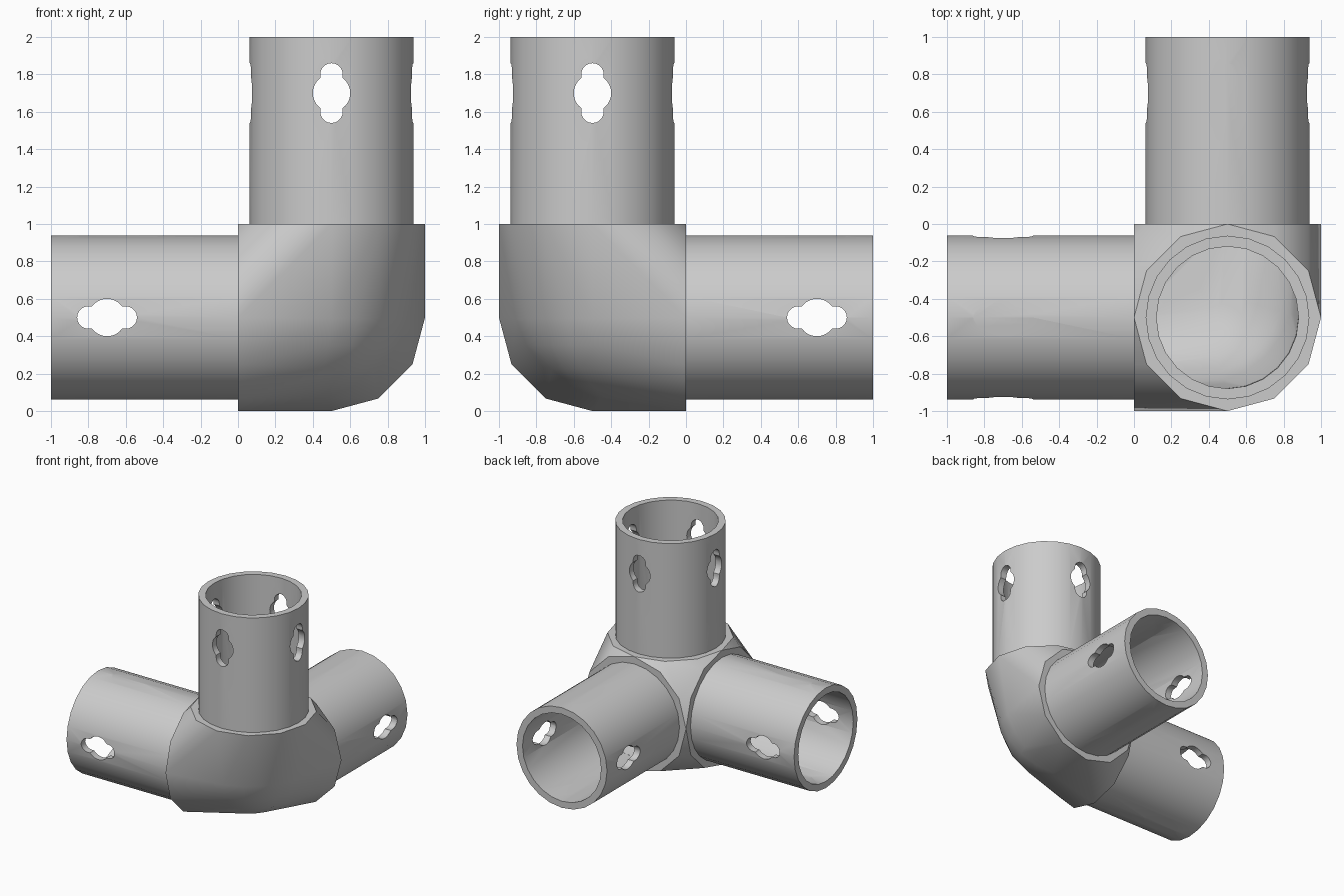
import bpy, bmesh
from math import sin, cos, pi, radians
from mathutils import Matrix, Vector

cube = bpy.data.objects.get("Cube")
if cube:
    bpy.data.objects.remove(cube, do_unlink=True)

CENTRE = Vector((0.5, -0.5, 0.5))
OUTER, INNER, HUB = 0.4375, 0.38, 0.5
# Rotations that turn +z into each arm direction
ARMS = {
    "upright_tube": Matrix.Identity(4),
    "rear_tube": Matrix.Rotation(-pi / 2, 4, "X"),
    "right_tube": Matrix.Rotation(-pi / 2, 4, "Y"),
}

grey = bpy.data.materials.new("plain_grey")
grey.use_nodes = True
grey.diffuse_color = (0.6, 0.6, 0.6, 1)
grey.node_tree.nodes["Principled BSDF"].inputs["Base Color"].default_value = (0.6, 0.6, 0.6, 1)


def make_object(name, bm):
    bmesh.ops.recalc_face_normals(bm, faces=bm.faces)
    mesh = bpy.data.meshes.new(name)
    bm.to_mesh(mesh)
    bm.free()
    mesh.materials.append(grey)
    obj = bpy.data.objects.new(name, mesh)
    bpy.context.collection.objects.link(obj)
    return obj


def select_only(obj):
    bpy.ops.object.select_all(action="DESELECT")
    obj.select_set(True)
    bpy.context.view_layer.objects.active = obj


def cut(obj, cutter):
    cutter.hide_render = True
    mod = obj.modifiers.new("cut", "BOOLEAN")
    mod.operation = "DIFFERENCE"
    mod.solver = "EXACT"
    mod.object = cutter
    select_only(obj)
    bpy.ops.object.modifier_apply(modifier=mod.name)
    bpy.data.objects.remove(cutter, do_unlink=True)


def smooth(obj):
    select_only(obj)
    bpy.ops.object.shade_smooth_by_angle(angle=radians(40))


def ring(radius, z, sides):
    return [Vector((radius * cos(2 * pi * i / sides), radius * sin(2 * pi * i / sides), z))
            for i in range(sides)]


def tube(name, turn, sides=24):
    # Hollow pipe made of four rings joined in a closed loop
    bm = bmesh.new()
    loops = [[bm.verts.new(p) for p in ring(r, z, sides)]
             for r, z in ((OUTER, 0.5), (OUTER, 1.5), (INNER, 1.5), (INNER, 0.5))]
    for k in range(4):
        a, b = loops[k], loops[(k + 1) % 4]
        for i in range(sides):
            j = (i + 1) % sides
            bm.faces.new((a[i], a[j], b[j], b[i]))
    bm.transform(Matrix.Translation(CENTRE) @ turn)
    return make_object(name, bm)


def slot_cutter(turn, spin):
    # Round hole with a narrower rounded slot at each end
    half = [(0.1 * cos(a), 0.1 * sin(a)) for a in (radians(-53.13 + 106.26 * i / 10) for i in range(11))]
    half += [(0.06 * cos(a), 0.1 + 0.06 * sin(a)) for a in (pi * i / 10 for i in range(11))]
    outline = half + [(-x, -z) for x, z in half]
    bm = bmesh.new()
    face = bm.faces.new([bm.verts.new((x, -0.7, 1.2 + z)) for x, z in outline])
    extruded = bmesh.ops.extrude_face_region(bm, geom=[face])["geom"]
    bmesh.ops.translate(bm, vec=(0, 1.4, 0), verts=[v for v in extruded if isinstance(v, bmesh.types.BMVert)])
    bm.transform(Matrix.Translation(CENTRE) @ turn @ Matrix.Rotation(spin, 4, "Z"))
    return make_object("slot_cutter", bm)


def hub_body(name, radius, reach, bulge, sides):
    # Hull of the three collars and a rounded outer corner
    points = [turn @ p for turn in ARMS.values() for p in ring(radius, reach, sides)]
    steps = 6
    for i in range(steps + 1):
        for j in range(steps + 1):
            a, b = pi / 2 * i / steps, pi / 2 * j / steps
            direction = Vector((cos(a) * cos(b), -sin(a) * cos(b), -sin(b)))
            points.append(Vector((-0.15, 0.15, 0.15)) + bulge * direction)
    bm = bmesh.new()
    for p in points:
        bm.verts.new(p + CENTRE)
    bmesh.ops.remove_doubles(bm, verts=bm.verts, dist=0.0005)
    bmesh.ops.convex_hull(bm, input=bm.verts)
    bmesh.ops.delete(bm, geom=[v for v in bm.verts if not v.link_faces], context="VERTS")
    bmesh.ops.dissolve_limit(bm, angle_limit=radians(0.5), verts=bm.verts, edges=bm.edges)
    return make_object(name, bm)


# Hollow corner hub
hub = hub_body("corner_hub", HUB, 0.5, 0.6, 12)
cut(hub, hub_body("hub_cavity", INNER, 0.51, 0.52, 24))
smooth(hub)

# Three slotted tubes
for name, turn in ARMS.items():
    arm = tube(name, turn)
    for spin in (0, pi / 2):
        cut(arm, slot_cutter(turn, spin))
    smooth(arm)
